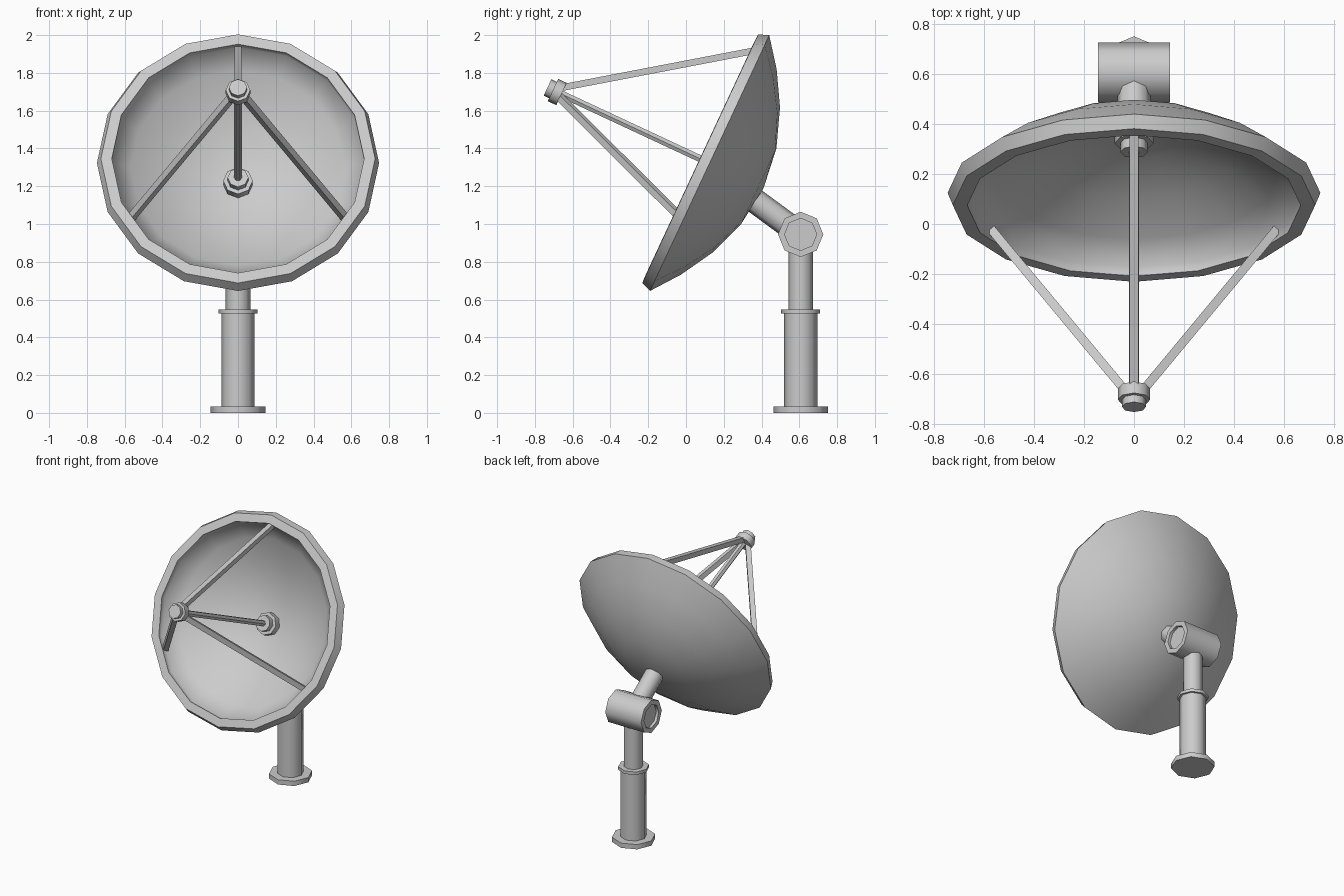
import bpy, math
from math import sin, cos, pi, radians
from mathutils import Matrix, Vector

if "Cube" in bpy.data.objects:
    bpy.data.objects.remove(bpy.data.objects["Cube"])


def lathe(name, profile, segs, matrix):
    """Revolve (radius, height) points around local z; radius 0 closes to a pole."""
    verts, faces, rings = [], [], []
    for r, z in profile:
        n = 1 if r == 0 else segs
        rings.append(range(len(verts), len(verts) + n))
        verts += [(r * cos(2 * pi * i / segs), r * sin(2 * pi * i / segs), z) for i in range(n)]
    for a, b in zip(rings, rings[1:]):
        for i in range(segs):
            j = (i + 1) % segs
            f = [a[i % len(a)], a[j % len(a)], b[j % len(b)], b[i % len(b)]]
            faces.append(list(dict.fromkeys(f)))
    # n-gon caps on open ends
    if len(rings[0]) > 1:
        faces.append(list(reversed(rings[0])))
    if len(rings[-1]) > 1:
        faces.append(list(rings[-1]))
    mesh = bpy.data.meshes.new(name)
    mesh.from_pydata(verts, [], faces)
    mesh.transform(matrix)
    ob = bpy.data.objects.new(name, mesh)
    bpy.context.collection.objects.link(ob)
    bpy.ops.object.select_all(action='DESELECT')
    ob.select_set(True)
    bpy.context.view_layer.objects.active = ob
    bpy.ops.object.mode_set(mode='EDIT')
    bpy.ops.mesh.select_all(action='SELECT')
    bpy.ops.mesh.normals_make_consistent(inside=False)
    bpy.ops.object.mode_set(mode='OBJECT')
    bpy.ops.object.shade_smooth_by_angle(angle=radians(50))
    return ob


def bar(name, start, end, radius, segs, turn=0):
    """Straight bar between two points."""
    d = Vector(end) - Vector(start)
    m = Matrix.Translation(start) @ d.to_track_quat('Z', 'Y').to_matrix().to_4x4()
    return lathe(name, [(radius, 0), (radius, d.length)], segs, m @ Matrix.Rotation(turn, 4, 'Z'))


# Post and base
post_y = 0.607
lathe("post", [(0.145, 0), (0.145, 0.035), (0.088, 0.035), (0.088, 0.525), (0.103, 0.525),
               (0.103, 0.547), (0.065, 0.547), (0.065, 0.9)], 8, Matrix.Translation((0, post_y, 0)))

# Pivot drum with recessed ends
pivot = Vector((0, post_y, 0.945))
drum = [(0, -0.125), (0.085, -0.125), (0.085, -0.145), (0.12, -0.145)]
drum += [(r, -z) for r, z in reversed(drum)]
lathe("pivot_drum", drum, 8, Matrix.Translation(pivot) @ Matrix.Rotation(pi / 2, 4, 'Y'))

# Arm from pivot to dish
bar("dish_arm", pivot, pivot + Vector((0, -0.806, 0.592)) * 0.3, 0.066, 8)

# Dish frame: local z points out of the back, local -y points up the dish
dish = Matrix.Translation((0, 0.125, 1.3225)) @ Matrix.Rotation(radians(-115), 4, 'X')

# Dish shell: back bowl, rim band, front lip, inner bowl
bowl = [0, 0.22, 0.425, 0.6]
back = [(r, 0.315 * (1 - (r / 0.747) ** 2)) for r in bowl]
inner = [(r * 0.95, 0.28 - 0.298 * (r * 0.95 / 0.668) ** 2) for r in reversed(bowl)]
lathe("dish", back + [(0.747, 0), (0.726, -0.055), (0.668, -0.057), (0.668, -0.018)] + inner, 16, dish)

# Centre hub and feed horn
lathe("dish_hub", [(0.078, 0.29), (0.078, 0.22), (0.055, 0.22), (0.055, 0.18)], 8, dish)
lathe("feed_horn", [(0.065, -0.865), (0.065, -0.915), (0.048, -0.915), (0.048, -0.947)], 8, dish)
lathe("feed_rod", [(0.021, 0.2), (0.021, -0.88)], 6, dish)

# Three square struts from the rim to the feed
for i in range(3):
    a = -pi / 2 + i * 2 * pi / 3
    p = dish @ Vector((0.655 * cos(a), 0.655 * sin(a), -0.015))
    q = dish @ Vector((0.03 * cos(a), 0.03 * sin(a), -0.88))
    bar(f"strut_{i + 1}", p, q, 0.025, 4, pi / 4)
